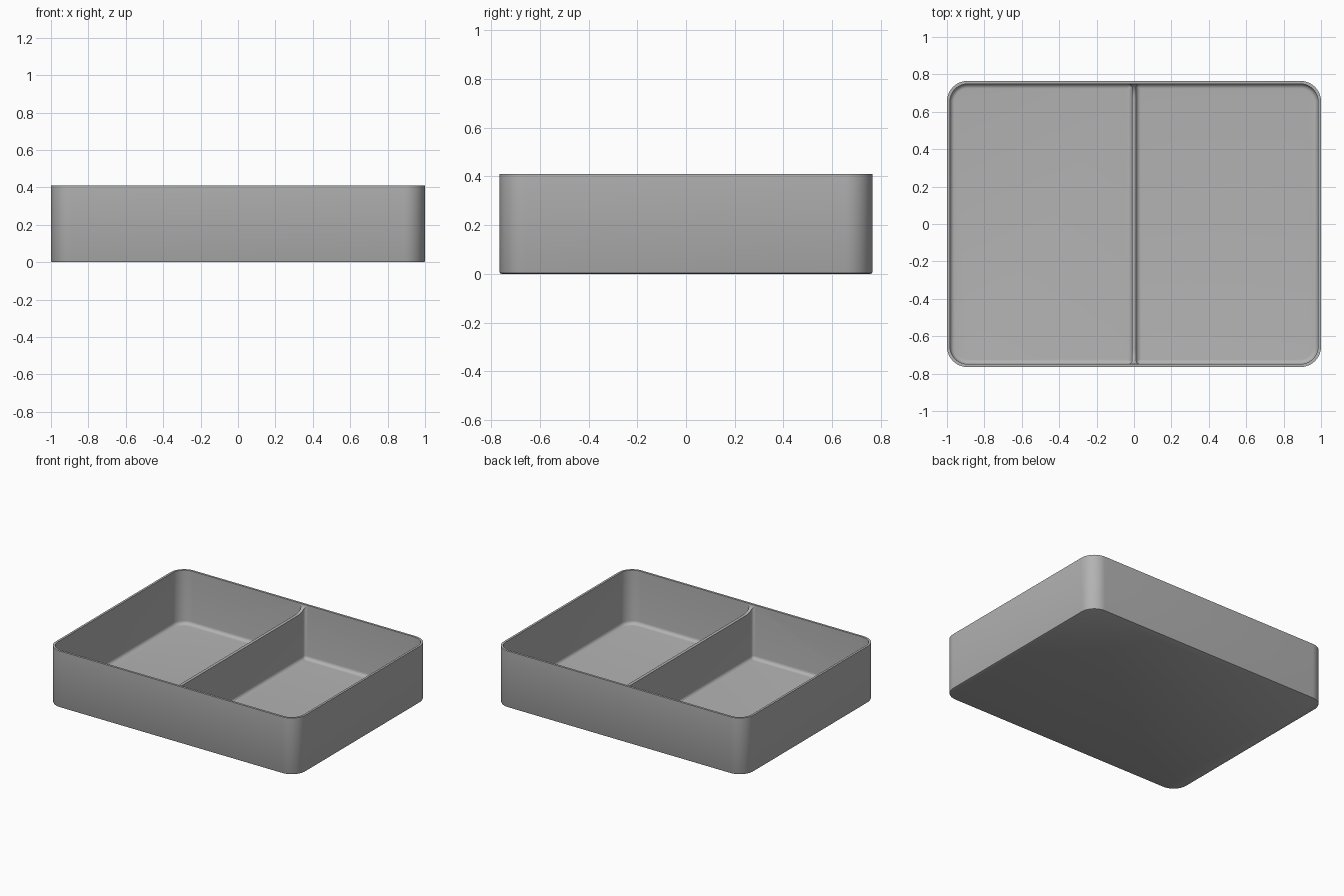
import bpy, bmesh, math

if "Cube" in bpy.data.objects:
    bpy.data.objects.remove(bpy.data.objects["Cube"])

HX, HY, H = 1.0, 0.765, 0.41      # half width, half depth, height
WALL, FLOOR = 0.016, 0.02
R_OUT, R_DIV = 0.11, 0.02         # outer corner radius, corner radius beside the divider
HALF_DIV = 0.011
DIV_TOP = 0.36

grey = bpy.data.materials.new("grey plastic")
grey.diffuse_color = (0.45, 0.45, 0.45, 1)
grey.use_nodes = True
grey.node_tree.nodes["Principled BSDF"].inputs["Base Color"].default_value = grey.diffuse_color


def rounded_rect(x0, x1, y0, y1, radii, inset=0.0, seg=12):
    """Outline, anticlockwise; radii = (left, right) corner radii."""
    x0, x1, y0, y1 = x0 + inset, x1 - inset, y0 + inset, y1 - inset
    rl, rr = (max(r - inset, 0.003) for r in radii)
    corners = ((x1 - rr, y1 - rr, rr, 0), (x0 + rl, y1 - rl, rl, 90),
               (x0 + rl, y0 + rl, rl, 180), (x1 - rr, y0 + rr, rr, 270))
    pts = []
    for cx, cy, r, start in corners:
        for i in range(seg + 1):
            a = math.radians(start + 90 * i / seg)
            pts.append((cx + r * math.cos(a), cy + r * math.sin(a)))
    return pts


def loft(name, rings):
    """Closed solid through matching rings of 3D points."""
    bm = bmesh.new()
    loops = [[bm.verts.new(p) for p in ring] for ring in rings]
    n = len(loops[0])
    for a, b in zip(loops, loops[1:]):
        for i in range(n):
            j = (i + 1) % n
            bm.faces.new((a[i], a[j], b[j], b[i]))
    bm.faces.new(loops[0][::-1])
    bm.faces.new(loops[-1])
    bmesh.ops.recalc_face_normals(bm, faces=bm.faces)
    me = bpy.data.meshes.new(name)
    bm.to_mesh(me)
    bm.free()
    me.materials.append(grey)
    ob = bpy.data.objects.new(name, me)
    bpy.context.collection.objects.link(ob)
    return ob


def tray_rings(rect, radii, levels):
    return [[(x, y, z) for x, y in rounded_rect(*rect, radii, inset)] for z, inset in levels]


# Outer block with a small rounded bottom edge
tray = loft("divided_tray", tray_rings((-HX, HX, -HY, HY), (R_OUT, R_OUT),
            [(0, 0.008), (0.0025, 0.0025), (0.008, 0), (H, 0)]))

# Two pockets with filleted floors, one each side of the divider
F = 0.025
levels = [(FLOOR + F * (1 - math.cos(t)), F * (1 - math.sin(t)))
          for t in (math.radians(90 * i / 6) for i in range(7))] + [(H + 0.1, 0)]
yi, xi, ri = HY - WALL, HX - WALL, R_OUT - WALL
cutters = [
    loft("pocket_cutter_right", tray_rings((HALF_DIV, xi, -yi, yi), (R_DIV, ri), levels)),
    loft("pocket_cutter_left", tray_rings((-xi, -HALF_DIV, -yi, yi), (ri, R_DIV), levels)),
]

# Notch lowering the divider, with curved ramps up to the rim at both ends
RUN, DROP = 0.08, H - DIV_TOP
arc = [(yi - RUN * (1 - math.cos(math.radians(a))), H - DROP * math.sin(math.radians(a)))
       for a in range(0, 91, 9)]
profile = [(yi, H + 0.1)] + arc + [(-y, z) for y, z in reversed(arc)] + [(-yi, H + 0.1)]
cutters.append(loft("divider_notch_cutter",
                    [[(x, y, z) for y, z in profile] for x in (-0.06, 0.06)]))

# Cut and clean up
bpy.context.view_layer.objects.active = tray
tray.select_set(True)
for c in cutters:
    mod = tray.modifiers.new("cut", 'BOOLEAN')
    mod.operation, mod.solver, mod.object = 'DIFFERENCE', 'EXACT', c
    bpy.ops.object.modifier_apply(modifier=mod.name)
    bpy.data.objects.remove(c)
bpy.ops.object.shade_smooth_by_angle(angle=math.radians(35))
